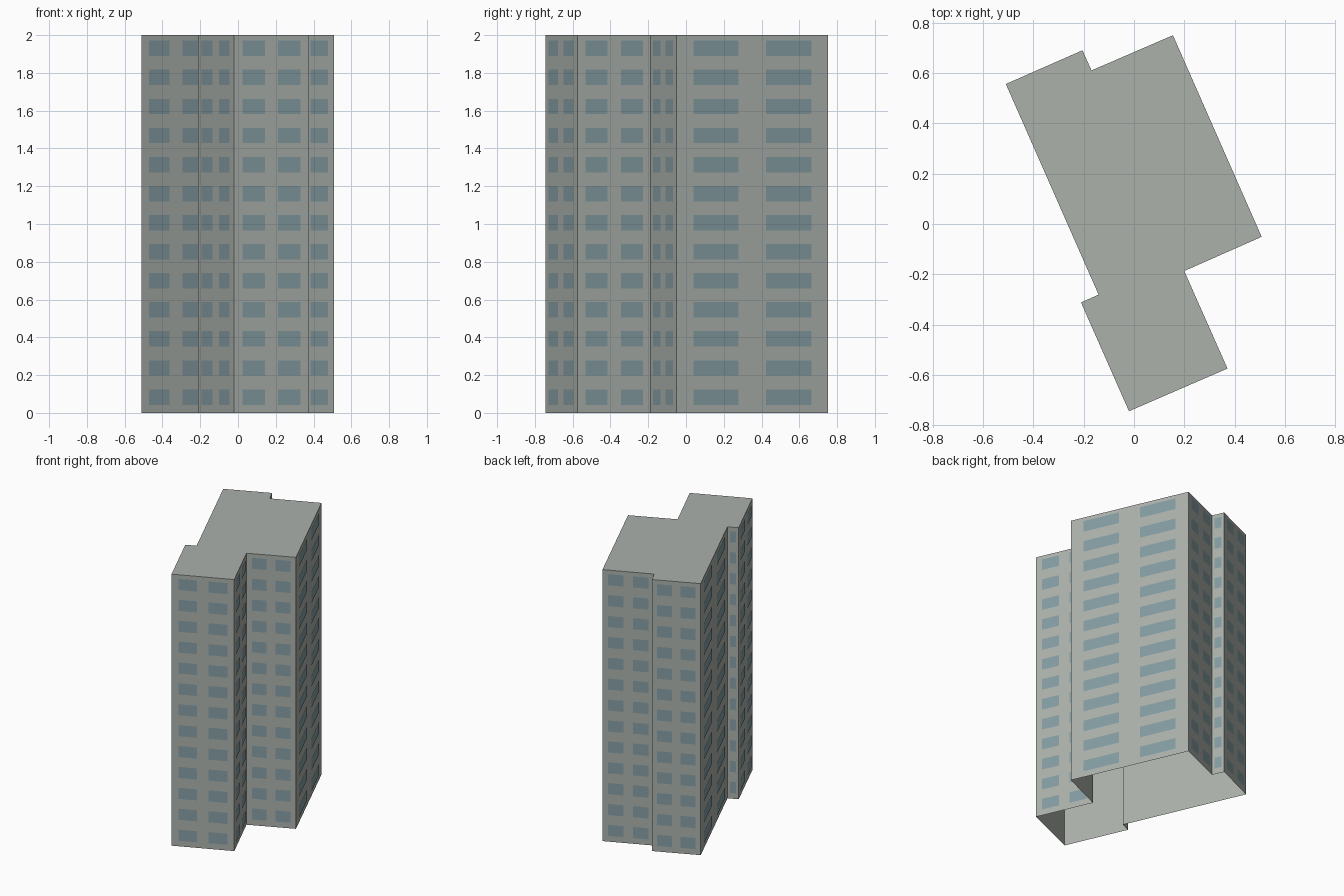
import bpy, bmesh
from mathutils import Vector

cube = bpy.data.objects.get("Cube")
if cube:
    bpy.data.objects.remove(cube, do_unlink=True)

HEIGHT = 2.0
FLOORS = 13
STOREY = HEIGHT / FLOORS
SILL, HEAD = 0.28, 0.81      # window span within a storey
OFFSET = 0.003               # panes sit just proud of the wall

# Footprint corners, counter-clockwise from the frontmost one
FOOTPRINT = [Vector(p) for p in (
    (-0.02, -0.745), (0.372, -0.575), (0.2, -0.187), (0.508, -0.051), (0.155, 0.751),
    (-0.169, 0.611), (-0.205, 0.691), (-0.51, 0.557), (-0.141, -0.281), (-0.211, -0.312))]


def material(name, colour):
    mat = bpy.data.materials.new(name)
    mat.use_nodes = True
    mat.diffuse_color = colour
    mat.node_tree.nodes["Principled BSDF"].inputs["Base Color"].default_value = colour
    return mat


def finish(bm, name, mat):
    mesh = bpy.data.meshes.new(name)
    bm.to_mesh(mesh)
    bm.free()
    mesh.materials.append(mat)
    obj = bpy.data.objects.new(name, mesh)
    bpy.context.collection.objects.link(obj)
    return obj


def upright_quad(bm, a, b, low, high):
    corners = ((a, low), (b, low), (b, high), (a, high))
    bm.faces.new([bm.verts.new((p.x, p.y, z)) for p, z in corners])


concrete = material("grey concrete", (0.41, 0.44, 0.41, 1))
glass = material("blue grey glass", (0.235, 0.335, 0.365, 1))
walls = list(zip(FOOTPRINT, FOOTPRINT[1:] + FOOTPRINT[:1]))

# Tower shell: walls and flat roof, open underneath
bm = bmesh.new()
for a, b in walls:
    upright_quad(bm, a, b, 0, HEIGHT)
bm.faces.new([bm.verts.new((p.x, p.y, HEIGHT)) for p in FOOTPRINT])
bmesh.ops.remove_doubles(bm, verts=bm.verts, dist=0.0001)
finish(bm, "tower_shell", concrete)

# Window panes: two columns per wall, one on the narrow returns
bm = bmesh.new()
for a, b in walls:
    along = b - a
    outward = Vector((along.y, -along.x)).normalized() * OFFSET
    narrow = along.length < 0.12
    columns = [(0.22, 0.78)] if narrow else [(0.11, 0.41), (0.59, 0.89)]
    for start, end in columns:
        left = a + along * start + outward
        right = a + along * end + outward
        for floor in range(FLOORS):
            upright_quad(bm, left, right, (floor + SILL) * STOREY, (floor + HEAD) * STOREY)
finish(bm, "window_panes", glass)
